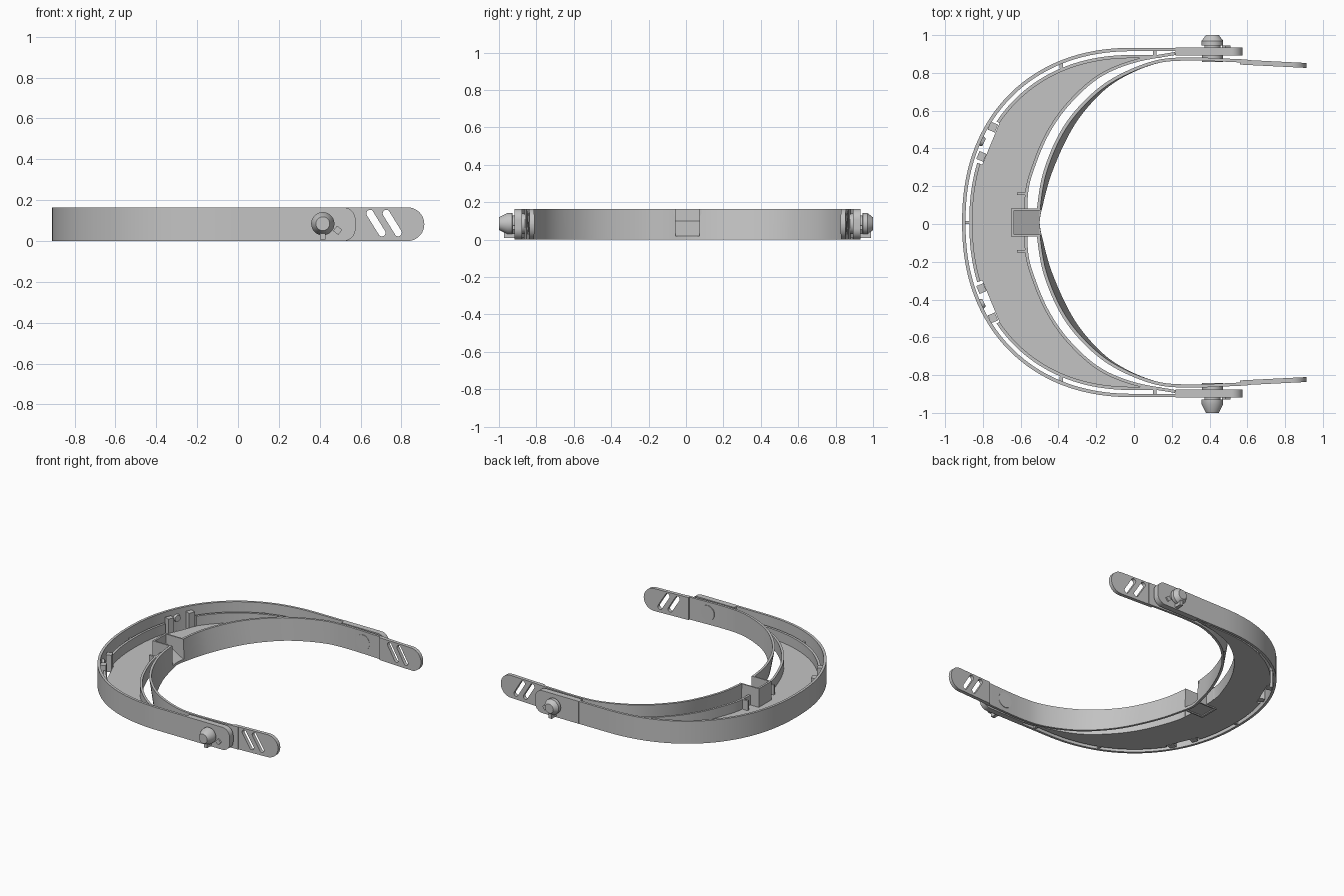
import bpy, bmesh, math
from mathutils import Vector, Matrix

cube = bpy.data.objects.get("Cube")
if cube:
    bpy.data.objects.remove(cube)

H = 0.165      # band height
SHIFT = 0.008  # mirror plane of the frame in y
N = 120

grey = bpy.data.materials.new("light_grey")
grey.use_nodes = True
grey.diffuse_color = (0.55, 0.55, 0.55, 1)
grey.node_tree.nodes["Principled BSDF"].inputs["Base Color"].default_value = grey.diffuse_color


def finish(name, bm):
    bmesh.ops.recalc_face_normals(bm, faces=bm.faces)
    mesh = bpy.data.meshes.new(name)
    bm.to_mesh(mesh)
    bm.free()
    mesh.materials.append(grey)
    ob = bpy.data.objects.new(name, mesh)
    ob.location.y = SHIFT
    bpy.context.collection.objects.link(ob)
    return ob


def loft(name, rings, closed=False):
    """Skin between matching rings of points and cap the ends."""
    bm = bmesh.new()
    vs = [[bm.verts.new(p) for p in r] for r in rings]
    n = len(vs[0])
    for a, b in zip(vs, vs[1:]):
        for i in range(n):
            j = (i + 1) % n
            bm.faces.new((a[i], a[j], b[j], b[i]))
    bm.faces.new(vs[0])
    bm.faces.new(vs[-1][::-1])
    return finish(name, bm)


def ribbon(name, a, b, z0, z1, lean=lambda p: 0):
    """Solid strip between two plan paths; lean shifts the lower edge in x."""
    return loft(name, [[(p.x + lean(p), p.y, z0), (p.x, p.y, z1),
                        (q.x, q.y, z1), (q.x + lean(p), q.y, z0)] for p, q in zip(a, b)])


def box(name, centre, size, angle=0):
    bm = bmesh.new()
    bmesh.ops.create_cube(bm, size=1, matrix=Matrix.Translation(centre)
                          @ Matrix.Rotation(angle, 4, 'Z') @ Matrix.Diagonal((*size, 1)))
    return finish(name, bm)


def slab(name, outline, y0, y1):
    """Extrude an x-z outline along y."""
    return loft(name, [[(x, y, z) for x, z in outline] for y in (y0, y1)])


def cut(ob, cutter):
    mod = ob.modifiers.new("cut", 'BOOLEAN')
    mod.operation, mod.object, mod.solver = 'DIFFERENCE', cutter, 'EXACT'
    dg = bpy.context.evaluated_depsgraph_get()
    mesh = bpy.data.meshes.new_from_object(ob.evaluated_get(dg))
    ob.modifiers.clear()
    ob.data = mesh


def remove(ob):
    bpy.data.objects.remove(ob)


def resample(pts, n=N):
    """Even spacing along a path."""
    d = [0]
    for a, b in zip(pts, pts[1:]):
        d.append(d[-1] + (b - a).length)
    out, k = [], 0
    for i in range(n + 1):
        t = d[-1] * i / n
        while k < len(d) - 2 and d[k + 1] < t:
            k += 1
        out.append(pts[k].lerp(pts[k + 1], (t - d[k]) / (d[k + 1] - d[k])))
    return out


def mirrored(half):
    """Half path from the centre outwards -> full path from +y to -y."""
    return resample(half[::-1] + [Vector((p.x, -p.y)) for p in half[1:]])


def arc(d, end):
    """Outer plan curve inset by d, running straight to x = end."""
    half = []
    for i in range(81):
        t = math.pi / 2 * i / 80
        half.append(Vector((-(0.91 - d) * math.cos(t) ** (2 / 2.2),
                            (0.925 - d) * math.sin(t) ** (2 / 2.2))))
    return mirrored(half + [Vector((end, 0.925 - d))])


def spline(points):
    """Smooth half curve through a few points, then mirrored."""
    p = [Vector(q) for q in points]
    p = [Vector((p[1].x, -p[1].y))] + p + [2 * p[-1] - p[-2]]
    half = []
    for a, b, c, d in zip(p, p[1:], p[2:], p[3:]):
        for i in range(12):
            t = i / 12
            half.append(0.5 * (2 * b + (c - a) * t + (2 * a - 5 * b + 4 * c - d) * t * t
                               + (3 * b - a - 3 * c + d) * t ** 3))
    return mirrored(half + [p[-2]])


def offset(path, d):
    out = []
    for i, p in enumerate(path):
        t = (path[min(i + 1, N)] - path[max(i - 1, 0)]).normalized()
        out.append(p + Vector((t.y, -t.x)) * d)
    return out


def rounded(x0, x1, z0, z1, r):
    """Outline of a plate with its far end rounded."""
    pts = [(x0, z1), (x0, z0)]
    for cz, start in ((z0 + r, -90), (z1 - r, 0)):
        for i in range(11):
            a = math.radians(start + 9 * i)
            pts.append((x1 - r + r * math.cos(a), cz + r * math.sin(a)))
    return pts


# Outer band, crescent tray and its two rims
ribbon("outer_band", arc(0, 0.24), arc(0.018, 0.24), 0, H)
inner_edge = spline([(-.565, 0), (-.56, .16), (-.53, .28), (-.455, .46), (-.345, .62),
                     (-.185, .765), (0, .845), (.22, .887)])
floor = ribbon("tray_floor", arc(0.05, 0.12), inner_edge, 0.008, 0.028)
outer_rim = ribbon("tray_outer_rim", arc(0.038, 0.14), arc(0.055, 0.14), 0.008, 0.1)
inner_rim = ribbon("tray_inner_rim", offset(inner_edge, 0.016), inner_edge, 0.008, 0.1)

# Head band, its lower edge leaning inwards
head = spline([(-.5, 0), (-.496, .08), (-.466, .255), (-.39, .445), (-.286, .595),
               (-.127, .735), (.085, .832), (.27, .857), (.6, .846)])
band = ribbon("head_band", head, offset(head, 0.017), 0, H,
              lambda p: 0.035 * max(0, math.sin(math.pi * abs(p.y) / 0.85)) if p.x < 0.2 else 0)

# Centre notch with a sloping floor
notch = box("notch_cutter", (-.55, 0, .12), (.2, .13, .2))
cut(band, notch)
cut(inner_rim, notch)
remove(notch)
slab("notch_floor", [(-.64, .008), (-.5, .008), (-.5, .02), (-.635, .1)], -.068, .068)
box("notch_back", (-.643, 0, H / 2), (.014, .146, H))

for s, side in ((1, "left"), (-1, "right")):
    box("notch_wall_" + side, (-.57, s * .069, H / 2), (.15, .01, H))
    box("tray_rib_" + side, (-.59, s * .152, .055), (.06, .014, .09))

    # Clip opening in the tray, with two posts and a stud
    ang = s * math.radians(67.5)
    opening = box("clip_cutter", (-.79, s * .43, .1), (.24, .07, .4), ang)
    cut(floor, opening)
    cut(outer_rim, opening)
    remove(opening)
    for i, (x, y) in enumerate(((-.808, .35), (-.747, .505))):
        box(f"clip_post_{side}_{i}", (x, s * y, .07), (.045, .04, .125), ang)
    bm = bmesh.new()
    turn = Matrix.Rotation(s * math.radians(-25), 4, 'Z') @ Matrix.Rotation(math.pi / 2, 4, 'Y')
    bmesh.ops.create_cone(bm, cap_ends=True, segments=20, radius1=.03, radius2=.022, depth=.025,
                          matrix=Matrix.Translation((-.805, s * .43, .1)) @ turn)
    finish("clip_stud_" + side, bm)

    # Pins bridging the gap between band and tray
    for i, (x, y) in enumerate(((-.385, .833), (.11, .897))):
        box(f"gap_pin_{side}_{i}", (x, s * y, .05), (.018, .035, .09))

    # Side plate and slotted strap end
    slab("side_plate_" + side, rounded(.22, .575, 0, H, .06), s * .884, s * .926)
    strap = slab("strap_end_" + side, rounded(.56, .912, 0, H, .0824), s * .836, s * .862)
    for x in (.675, .755):
        a = math.atan2(-.085, .052)
        pts = []
        for i in range(24):
            t = 2 * math.pi * i / 24
            lx = .018 * math.cos(t) + (.055 if math.cos(t) > 0 else -.055)
            lz = .018 * math.sin(t)
            pts.append((x + lx * math.cos(a) - lz * math.sin(a),
                        .088 + lx * math.sin(a) + lz * math.cos(a)))
        slot = slab("slot_cutter", pts, s * .7, s * .95)
        cut(strap, slot)
        remove(slot)
    for v in strap.data.vertices:
        v.co.y -= s * .05 * (v.co.x - .56)

    # Turned knob with a lever and a small stop
    tip = 1 - s * SHIFT
    rings = []
    for r, y in ((.055, .85), (.055, .886), (.043, .887), (.043, .936), (.057, .937),
                 (.057, .962), (.034, tip)):
        rings.append([(.415 + r * math.cos(math.tau * i / 28), s * y,
                       .085 + r * math.sin(math.tau * i / 28)) for i in range(28)])
    loft("knob_" + side, rings)
    box("knob_lever_" + side, (.415, s * .95, .048), (.026, .06, .08))
    slab("knob_stop_" + side, [(.465, .05), (.49, .03), (.51, .055), (.485, .075)],
         s * .92, s * .936)

box("gap_pin_centre", (-.883, 0, .05), (.03, .018, .09))

for ob in bpy.context.collection.objects:
    if ob.type == 'MESH' and grey.name in ob.data.materials:
        bpy.ops.object.select_all(action='DESELECT')
        ob.select_set(True)
        bpy.context.view_layer.objects.active = ob
        bpy.ops.object.shade_smooth_by_angle(angle=math.radians(30))
